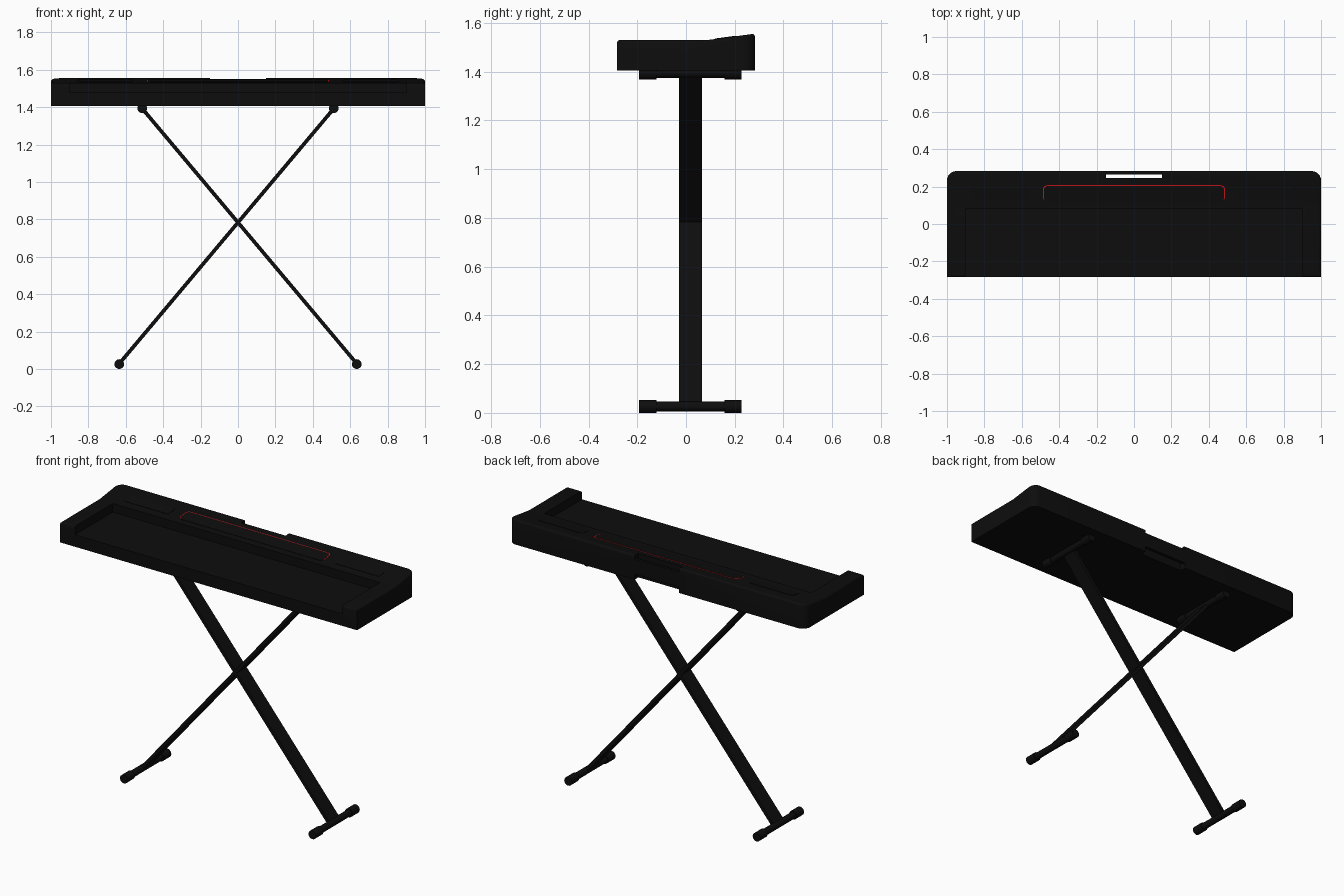
import bpy, bmesh, math
from mathutils import Vector, Matrix

if "Cube" in bpy.data.objects:
    bpy.data.objects.remove(bpy.data.objects["Cube"])


def material(name, rgb):
    m = bpy.data.materials.new(name)
    m.diffuse_color = (*rgb, 1)
    m.use_nodes = True
    m.node_tree.nodes["Principled BSDF"].inputs["Base Color"].default_value = m.diffuse_color
    return m


BLACK = material("matte black", (0.004, 0.004, 0.004))
RED = material("red trim", (0.6, 0.008, 0.01))


def make(name, bm, mat):
    bmesh.ops.recalc_face_normals(bm, faces=bm.faces)
    me = bpy.data.meshes.new(name)
    bm.to_mesh(me)
    bm.free()
    me.materials.append(mat)
    ob = bpy.data.objects.new(name, me)
    bpy.context.collection.objects.link(ob)
    return ob


def smooth(ob):
    bpy.ops.object.select_all(action='DESELECT')
    ob.select_set(True)
    bpy.context.view_layer.objects.active = ob
    bpy.ops.object.shade_smooth_by_angle(angle=math.radians(35))


def box(name, lo, hi, mat=BLACK):
    bm = bmesh.new()
    lo, hi = Vector(lo), Vector(hi)
    size = Matrix.Diagonal((*(hi - lo), 1))
    bmesh.ops.create_cube(bm, size=1, matrix=Matrix.Translation((lo + hi) / 2) @ size)
    return make(name, bm, mat)


def rod(name, x, z, r, y0, y1):
    bm = bmesh.new()
    place = Matrix.Translation((x, (y0 + y1) / 2, z)) @ Matrix.Rotation(math.pi / 2, 4, 'X')
    bmesh.ops.create_cone(bm, cap_ends=True, segments=20, radius1=r, radius2=r,
                          depth=y1 - y0, matrix=place)
    smooth(make(name, bm, BLACK))


# Keyboard case: side profile extruded along x
profile = [(-0.283, 1.405), (0.283, 1.405), (0.283, 1.556), (0.09, 1.53), (-0.283, 1.53)]
bm = bmesh.new()
face = bm.faces.new([bm.verts.new((-1, y, z)) for y, z in profile])
ext = bmesh.ops.extrude_face_region(bm, geom=[face])
bmesh.ops.translate(bm, vec=(2, 0, 0), verts=[v for v in ext['geom'] if isinstance(v, bmesh.types.BMVert)])
bmesh.ops.recalc_face_normals(bm, faces=bm.faces)
# round the rear corners, then the upper rim
rear = [e for e in bm.edges if all(v.co.y > 0.28 for v in e.verts)
        and abs(e.verts[0].co.x - e.verts[1].co.x) < 0.01]
bmesh.ops.bevel(bm, geom=rear, offset=0.05, segments=6, profile=0.5, affect='EDGES')
rim = [e for e in bm.edges if all(v.co.z > 1.5 for v in e.verts)
       and e.calc_face_angle(0) > math.radians(40)]
bmesh.ops.bevel(bm, geom=rim, offset=0.012, segments=3, profile=0.5, affect='EDGES')
case = make("keyboard_case", bm, BLACK)

# Key bed recess, rear slot, and the lowered bar behind the slot
cutters = [box("key_bed_cutter", (-0.9, -0.4, 1.478), (0.9, 0.08, 1.7)),
           box("slot_cutter", (-0.15, 0.245, 1.3), (0.15, 0.265, 1.7)),
           box("bar_top_cutter", (-0.15, 0.255, 1.53), (0.15, 0.4, 1.7)),
           box("bar_bottom_cutter", (-0.15, 0.255, 1.3), (0.15, 0.4, 1.44))]
for c in cutters:
    mod = case.modifiers.new(c.name, 'BOOLEAN')
    mod.operation = 'DIFFERENCE'
    mod.solver = 'EXACT'
    mod.object = c
    bpy.context.view_layer.objects.active = case
    bpy.ops.object.modifier_apply(modifier=mod.name)
    bpy.data.objects.remove(c)
smooth(case)

# Control panels on the sloped top
SLOPE = math.atan2(0.026, 0.193)


def plate(name, x0, x1, y0, y1, r, lift, mat):
    bm = bmesh.new()
    w, d = (x1 - x0) / 2, (y1 - y0) / 2
    pts = []
    for i, (sx, sy) in enumerate([(1, 1), (-1, 1), (-1, -1), (1, -1)]):
        for k in range(6):
            a = math.pi / 2 * (i + k / 5)
            pts.append((sx * (w - r) + r * math.cos(a), sy * (d - r) + r * math.sin(a)))
    f = bm.faces.new([bm.verts.new((x, y, 0)) for x, y in pts])
    ext = bmesh.ops.extrude_face_region(bm, geom=[f])
    bmesh.ops.translate(bm, vec=(0, 0, lift),
                        verts=[v for v in ext['geom'] if isinstance(v, bmesh.types.BMVert)])
    ob = make(name, bm, mat)
    yc = (y0 + y1) / 2
    ob.location = ((x0 + x1) / 2, yc, 1.53 + math.tan(SLOPE) * (yc - 0.09))
    ob.rotation_euler = (SLOPE, 0, 0)


plate("panel_red_outline", -0.487, 0.487, 0.12, 0.208, 0.025, 0.001, RED)
plate("control_panel", -0.482, 0.482, 0.118, 0.203, 0.022, 0.002, BLACK)
for s, side in ((-1, "left"), (1, "right")):
    a, b = sorted((s * 0.56, s * 0.86))
    plate(side + "_speaker_panel", a, b, 0.13, 0.2, 0.012, 0.002, BLACK)

# Crossed stand: flat legs, feet and support bars with end caps
for s, side in ((-1, "left"), (1, "right")):
    top, bottom = Vector((s * 0.512, 0.018, 1.392)), Vector((-s * 0.635, 0.018, 0.028))
    axis = bottom - top
    leg = box(side + "_leg", (-0.01, -0.047, -axis.length / 2), (0.01, 0.047, axis.length / 2))
    leg.location = (top + bottom) / 2
    leg.rotation_euler = (0, math.atan2(axis.x, axis.z), 0)
    for part, x, z in (("foot", s * 0.635, 0.026), ("support", s * 0.512, 1.394)):
        rod(f"{side}_{part}_bar", x, z, 0.02, -0.15, 0.19)
        rod(f"{side}_{part}_front_cap", x, z, 0.026, -0.192, -0.122)
        rod(f"{side}_{part}_rear_cap", x, z, 0.026, 0.158, 0.228)
